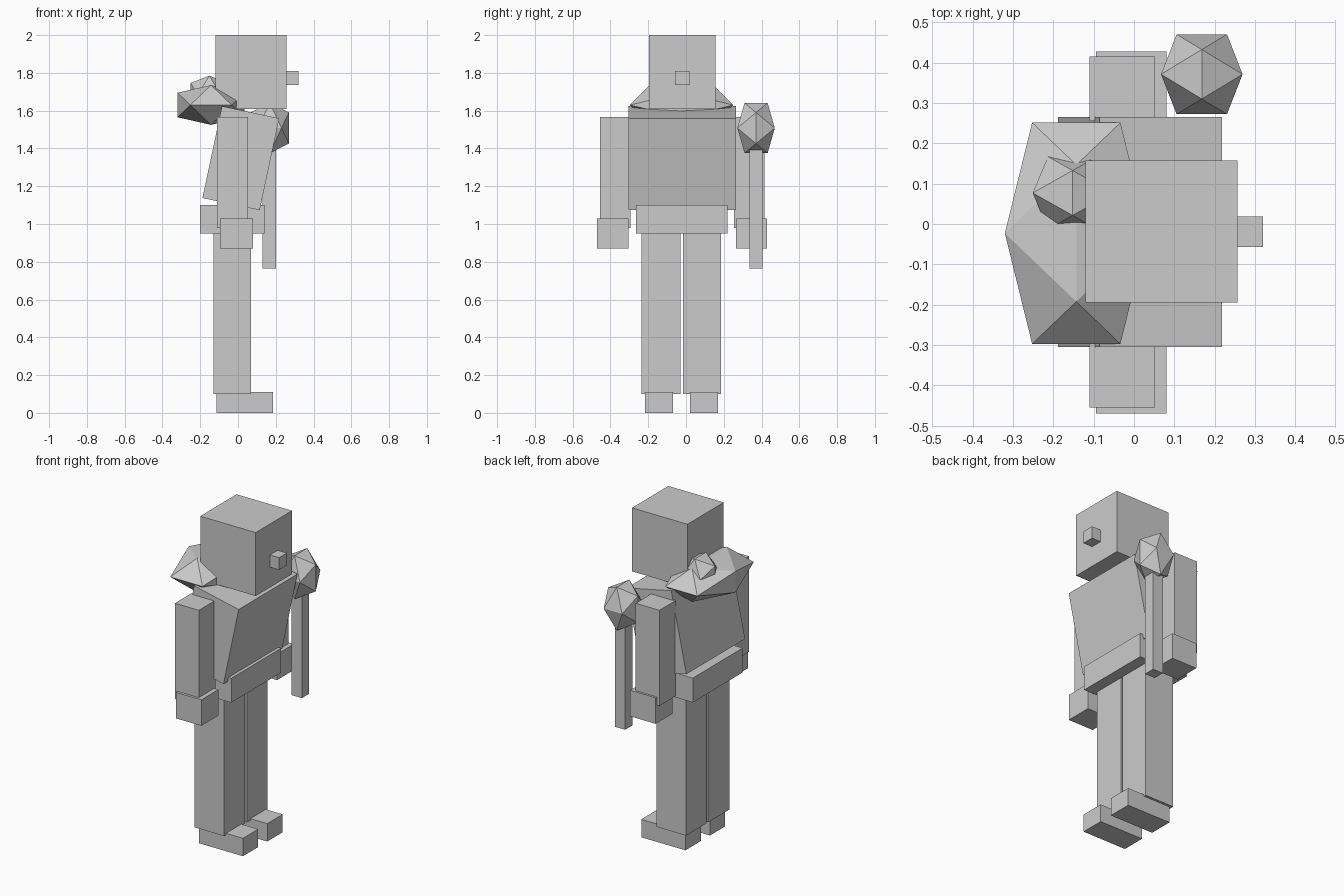
import bpy, bmesh, math
from mathutils import Vector

if "Cube" in bpy.data.objects:
    bpy.data.objects.remove(bpy.data.objects["Cube"])

grey = bpy.data.materials.new("light_grey")
grey.diffuse_color = (0.6, 0.6, 0.6, 1)
grey.use_nodes = True
grey.node_tree.nodes["Principled BSDF"].inputs["Base Color"].default_value = grey.diffuse_color
PHI = (1 + math.sqrt(5)) / 2


def finish(name, bm):
    bmesh.ops.recalc_face_normals(bm, faces=bm.faces)
    mesh = bpy.data.meshes.new(name)
    bm.to_mesh(mesh)
    bm.free()
    mesh.materials.append(grey)
    ob = bpy.data.objects.new(name, mesh)
    bpy.context.collection.objects.link(ob)
    return ob


def box(name, x, y, z):
    """Box from (min, max) ranges, with its origin at the centre."""
    bm = bmesh.new()
    bmesh.ops.create_cube(bm, size=1)
    for v in bm.verts:
        v.co = Vector((v.co.x * (x[1] - x[0]), v.co.y * (y[1] - y[0]), v.co.z * (z[1] - z[0])))
    ob = finish(name, bm)
    ob.location = (sum(x) / 2, sum(y) / 2, sum(z) / 2)
    return ob


def gem(name, centre, half):
    """Icosahedron with edges level on each axis, stretched to the half sizes."""
    bm = bmesh.new()
    for a in (-1, 1):
        for b in (-PHI, PHI):
            for p in ((0, a, b), (a, b, 0), (b, 0, a)):
                bm.verts.new([c * h / PHI for c, h in zip(p, half)])
    bmesh.ops.convex_hull(bm, input=bm.verts)
    finish(name, bm).location = centre


# Head and nose
box("head", (-0.12, 0.257), (-0.195, 0.157), (1.61, 2.0))
box("nose", (0.25, 0.32), (-0.057, 0.018), (1.735, 1.81))

# Forward-leaning torso and hips
torso = box("torso", (-0.14, 0.17), (-0.305, 0.265), (1.10, 1.597))
torso.rotation_euler.y = math.radians(12)
box("hips", (-0.20, 0.14), (-0.265, 0.22), (0.95, 1.10))

# Limbs, side by side
for side, arm, hand, leg, foot in (
        ("right", (-0.455, -0.295), (-0.47, -0.305), (-0.235, -0.03), (-0.216, -0.068)),
        ("left", (0.255, 0.415), (0.265, 0.428), (-0.015, 0.185), (0.02, 0.17))):
    box(side + "_arm", (-0.11, 0.052), arm, (0.98, 1.567))
    box(side + "_hand", (-0.094, 0.08), hand, (0.87, 1.03))
    box(side + "_leg", (-0.13, 0.07), leg, (0.10, 0.97))
    box(side + "_foot", (-0.115, 0.185), foot, (0.0, 0.11))

# Staff with faceted head
box("staff", (0.13, 0.20), (0.335, 0.405), (0.765, 1.5))
gem("staff_head", (0.168, 0.371, 1.508), (0.101, 0.099, 0.133))

# Faceted bundle on the shoulders with a smaller lump on top
gem("shoulder_bundle", (-0.143, -0.023, 1.63), (0.177, 0.274, 0.105))
gem("bundle_lump", (-0.152, 0.077, 1.685), (0.099, 0.09, 0.1))
